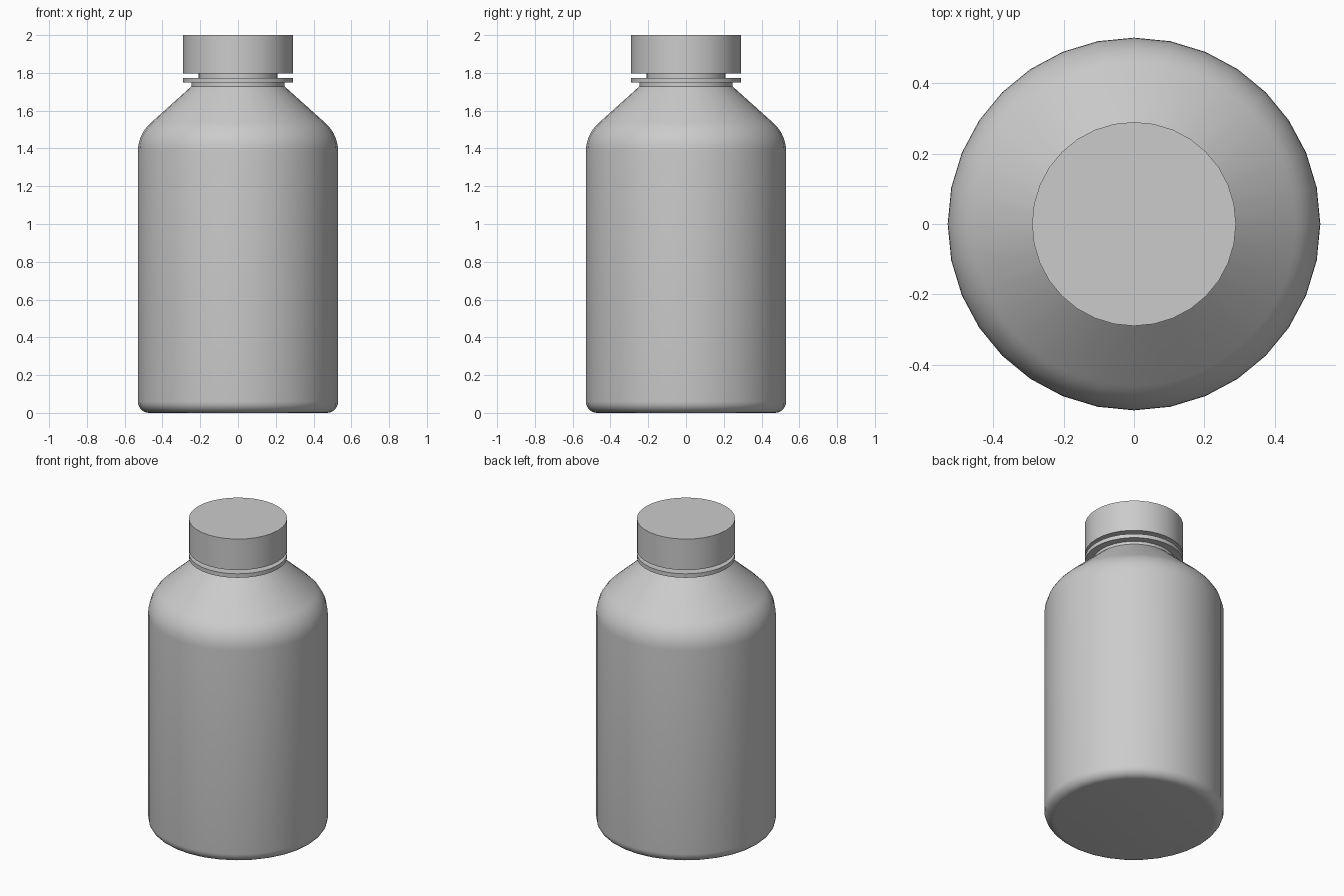
import bpy, bmesh, math

cube = bpy.data.objects.get("Cube")
if cube:
    bpy.data.objects.remove(cube, do_unlink=True)

SIDES = 32

grey = bpy.data.materials.new("plain grey")
grey.use_nodes = True
grey.diffuse_color = (0.6, 0.6, 0.6, 1)
grey.node_tree.nodes["Principled BSDF"].inputs["Base Color"].default_value = (0.6, 0.6, 0.6, 1)


def arc(cx, cz, r, start, end, steps):
    """Points (radius, height) along a circular fillet, angles in degrees."""
    angles = [math.radians(start + (end - start) * i / steps) for i in range(steps + 1)]
    return [(cx + r * math.cos(a), cz + r * math.sin(a)) for a in angles]


def lathe(name, profile):
    """Revolve a bottom-to-top profile round z and close both ends flat."""
    bm = bmesh.new()
    rings = []
    for r, z in profile:
        turns = [2 * math.pi * i / SIDES for i in range(SIDES)]
        rings.append([bm.verts.new((r * math.cos(a), r * math.sin(a), z)) for a in turns])
    for low, high in zip(rings, rings[1:]):
        for i in range(SIDES):
            j = (i + 1) % SIDES
            bm.faces.new((low[i], low[j], high[j], high[i]))
    bm.faces.new(rings[0][::-1])
    bm.faces.new(rings[-1])
    mesh = bpy.data.meshes.new(name)
    bm.to_mesh(mesh)
    bm.free()
    mesh.materials.append(grey)
    obj = bpy.data.objects.new(name, mesh)
    bpy.context.collection.objects.link(obj)
    bpy.ops.object.select_all(action="DESELECT")
    obj.select_set(True)
    bpy.context.view_layer.objects.active = obj
    bpy.ops.object.shade_smooth_by_angle(angle=math.radians(35))
    return obj


# Bottle: rounded base, straight wall, rounded shoulder, cone, collar, ring and neck
base = arc(0.47, 0.06, 0.06, -90, 0, 6)
shoulder = arc(0.33, 1.385, 0.2, 0, 49, 7)
neck = [(0.246, 1.729), (0.246, 1.748), (0.29, 1.748), (0.29, 1.774),
        (0.21, 1.774), (0.21, 1.8)]
lathe("bottle", base + shoulder + neck)

# Cap
lathe("cap", [(0.29, 1.798), (0.29, 2.0)])
